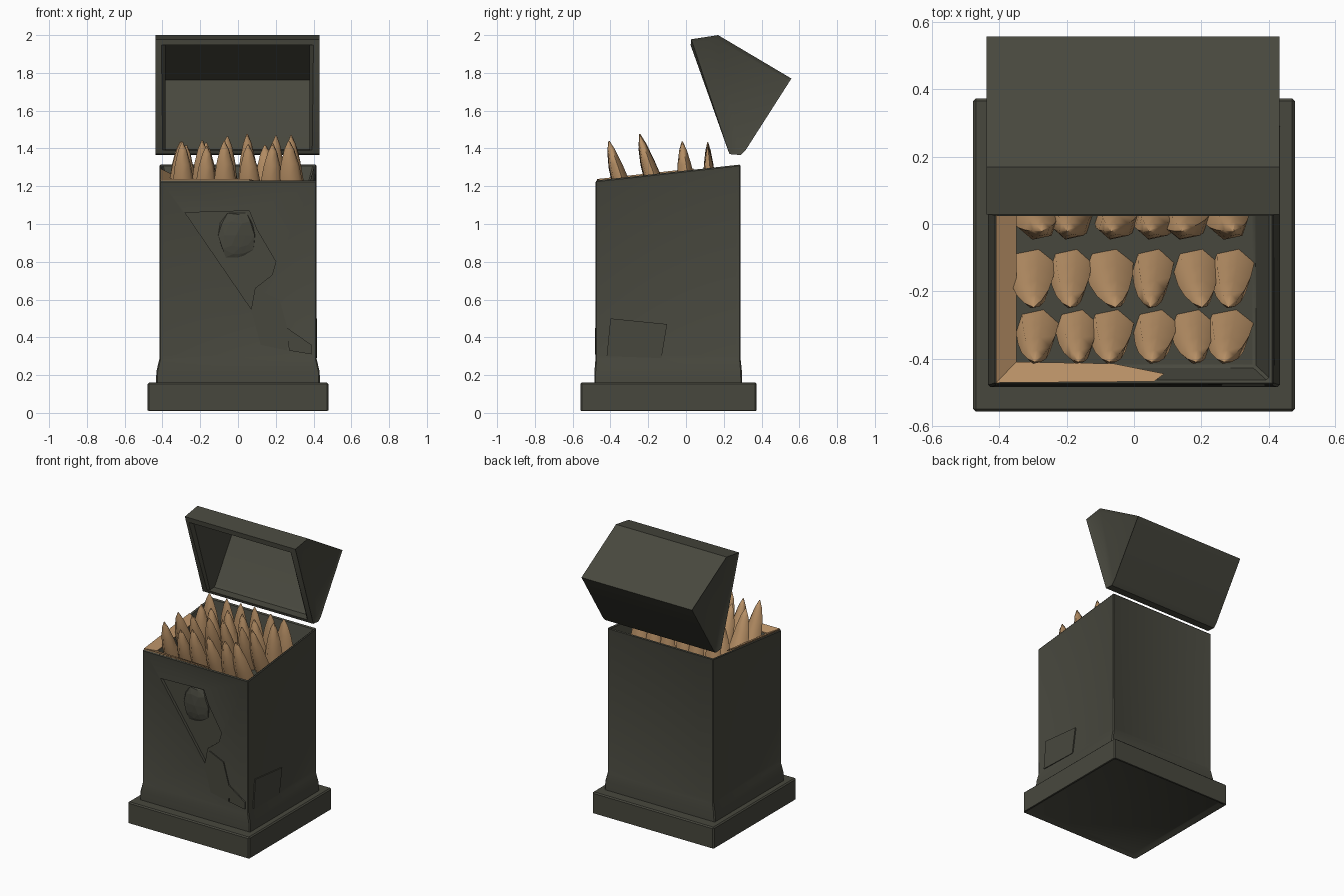
import bpy, bmesh, math, random
from mathutils import Vector

random.seed(4)
cube = bpy.data.objects.get("Cube")
if cube:
    bpy.data.objects.remove(cube, do_unlink=True)


def material(name, rgb):
    m = bpy.data.materials.new(name)
    m.use_nodes = True
    m.diffuse_color = (*rgb, 1)
    bsdf = m.node_tree.nodes["Principled BSDF"]
    bsdf.inputs["Base Color"].default_value = (*rgb, 1)
    bsdf.inputs["Roughness"].default_value = 0.8
    return m


dark = material("dark olive grey", (0.064, 0.064, 0.048))
tan = material("tan ivory", (0.47, 0.275, 0.13))


def make(name, bm, mat):
    bmesh.ops.recalc_face_normals(bm, faces=bm.faces)
    mesh = bpy.data.meshes.new(name)
    bm.to_mesh(mesh)
    bm.free()
    mesh.materials.append(mat)
    ob = bpy.data.objects.new(name, mesh)
    bpy.context.collection.objects.link(ob)
    return ob


def select(ob):
    bpy.ops.object.select_all(action='DESELECT')
    ob.select_set(True)
    bpy.context.view_layer.objects.active = ob


def smooth(ob, angle=32):
    select(ob)
    bpy.ops.object.shade_smooth_by_angle(angle=math.radians(angle))


def loft(bm, rings):
    """Skin closed rings of points; returns side faces and the two caps."""
    vs = [[bm.verts.new(p) for p in r] for r in rings]
    sides = []
    for a, b in zip(vs, vs[1:]):
        for i in range(len(a)):
            j = (i + 1) % len(a)
            sides.append(bm.faces.new((a[i], a[j], b[j], b[i])))
    return sides, [bm.faces.new(r) for r in (vs[0], vs[-1])]


def box_ring(z, x, y0, y1, slope=0):
    return [(-x, y0, z), (x, y0, z), (x, y1, z + slope), (-x, y1, z + slope)]


def inset(bm, faces, thick, depth):
    bm.normal_update()
    bmesh.ops.inset_individual(bm, faces=faces, thickness=thick, depth=depth)


def prism(name, pts, y0, y1, mat):
    """Extrude an x-z outline along y."""
    bm = bmesh.new()
    loft(bm, [[(x, y, z) for x, z in pts] for y in (y0, y1)])
    return make(name, bm, mat)


def bevel(ob, width):
    mod = ob.modifiers.new("soft edges", 'BEVEL')
    mod.width = width
    mod.limit_method = 'ANGLE'
    mod.angle_limit = math.radians(40)
    select(ob)
    bpy.ops.object.modifier_apply(modifier=mod.name)


# Plinth with a shallow hollow underside
bm = bmesh.new()
sides, ends = loft(bm, [box_ring(0.005, 0.478, -0.558, 0.373),
                        box_ring(0.162, 0.478, -0.558, 0.373)])
bmesh.ops.recalc_face_normals(bm, faces=bm.faces)
inset(bm, [ends[0]], 0.05, -0.025)
plinth = make("plinth", bm, dark)
bevel(plinth, 0.008)
smooth(plinth)

# Body: flared foot, sloping open rim, sunken side panels, tapering well
bm = bmesh.new()
sides, ends = loft(bm, [box_ring(0.15, 0.435, -0.485, 0.298),
                        box_ring(0.22, 0.432, -0.485, 0.296),
                        box_ring(0.28, 0.418, -0.48, 0.29),
                        box_ring(1.23, 0.418, -0.48, 0.29, 0.085)])
bmesh.ops.recalc_face_normals(bm, faces=bm.faces)
inset(bm, sides[-4:], 0.035, -0.008)
inset(bm, [ends[1]], 0.02, 0)
for v in bmesh.ops.extrude_discrete_faces(bm, faces=[ends[1]])["faces"][0].verts:
    v.co = Vector((v.co.x * 0.89, -0.095 + (v.co.y + 0.095) * 0.89, 1.14))
body = make("body", bm, dark)
bevel(body, 0.008)

# Sunken crest on the front
cutter = prism("crest_cutter", [(-0.28, 1.06), (0.06, 1.07), (0.1, 0.97), (0.2, 0.8),
                                (0.18, 0.73), (0.09, 0.66), (0.07, 0.55)], -0.6, -0.452, dark)
cutter.hide_render = True
cut = body.modifiers.new("crest", 'BOOLEAN')
cut.operation = 'DIFFERENCE'
cut.solver = 'EXACT'
cut.object = cutter
select(body)
bpy.ops.object.modifier_apply(modifier=cut.name)
bpy.data.objects.remove(cutter, do_unlink=True)
smooth(body)

# Crest lump with a dented surface
bm = bmesh.new()
bmesh.ops.create_icosphere(bm, subdivisions=2, radius=1)
for v in bm.verts:
    d = 1 + random.uniform(-0.15, 0.1)
    v.co = Vector((v.co.x * 0.1 * d - 0.01, v.co.y * 0.022 * d - 0.453,
                   v.co.z * 0.13 * d + 0.94))
make("crest_lump", bm, dark)

# Worn plates on the front and side
prism("front_patch", [(0.07, 0.54), (0.12, 0.36), (0.26, 0.33), (0.27, 0.42), (0.22, 0.6),
                      (0.11, 0.65)], -0.479, -0.471, dark)
prism("corner_patch", [(0.26, 0.45), (0.27, 0.33), (0.39, 0.31), (0.39, 0.36)],
      -0.481, -0.472, dark)
bm = bmesh.new()
patch = [(-0.42, 0.3), (-0.13, 0.29), (-0.1, 0.47), (-0.4, 0.5)]
loft(bm, [[(x, y, z) for y, z in patch] for x in (0.409, 0.418)])
make("side_patch", bm, dark)

# Lid: open shell extruded from its side profile
profile = [(0.028, 1.978), (0.17, 2.0), (0.558, 1.77), (0.315, 1.39), (0.29, 1.365),
           (0.23, 1.37)]
bm = bmesh.new()
loft(bm, [[(x, y, z) for y, z in profile] for x in (-0.438, 0.432)])
bmesh.ops.recalc_face_normals(bm, faces=bm.faces)
mouth = [f for f in bm.faces if f.normal.y < -0.85]
bmesh.ops.delete(bm, geom=mouth, context='FACES_ONLY')
inset(bm, [f for f in bm.faces if abs(f.normal.x) > 0.9], 0.025, -0.01)
lid = make("lid", bm, dark)
shell = lid.modifiers.new("shell", 'SOLIDIFY')
shell.thickness = 0.045
shell.offset = -1
select(lid)
bpy.ops.object.modifier_apply(modifier=shell.name)
smooth(lid)

# Tan lining sloping inward from the left and front rim
bm = bmesh.new()
for outline in ([(-0.41, -0.472, 0), (-0.35, -0.41, 0.03), (-0.35, 0.04, 0.03),
                 (-0.41, 0.04, 0)],
                [(-0.41, -0.472, 0), (0.06, -0.468, 0), (0.09, -0.445, 0.012),
                 (-0.06, -0.415, 0.03), (-0.35, -0.41, 0.03)]):
    loft(bm, [[(x, y, 1.233 + (y + 0.48) * 0.11 - drop + h) for x, y, drop in outline]
              for h in (-0.004, 0.004)])
make("rim_lining", bm, tan)


# Teeth: four rows of broad curved fangs that merge at their roots
def tooth(bm, x, base_y, tip_y, tip_z, width, depth):
    lean = random.uniform(-0.02, 0.02)
    rings = []
    for t, size in ((0, 1.15), (0.3, 1), (0.6, 0.76), (0.85, 0.42), (1, 0.06)):
        cy = base_y + (tip_y - base_y) * t ** 0.8
        rings.append([(x + lean * t + math.cos(a) * width * size,
                       cy + math.sin(a) * depth * size, 1.13 + (tip_z - 1.13) * t)
                      for a in (k * math.tau / 6 + 0.25 for k in range(6))])
    loft(bm, rings)


columns = (-0.29, -0.18, -0.06, 0.05, 0.17, 0.29)
rows = (("front", -0.305, -0.408, 1.46, 0.05), ("second", -0.125, -0.245, 1.475, 0.05),
        ("third", 0.015, -0.02, 1.46, 0.05), ("back", 0.13, 0.115, 1.455, 0.035))
for label, base_y, tip_y, tip_z, depth in rows:
    bm = bmesh.new()
    for x in columns:
        tooth(bm, x + random.uniform(-0.015, 0.015), base_y, tip_y,
              tip_z + random.uniform(-0.05, 0.005), random.uniform(0.056, 0.066), depth)
    smooth(make(label + "_teeth", bm, tan), 65)
